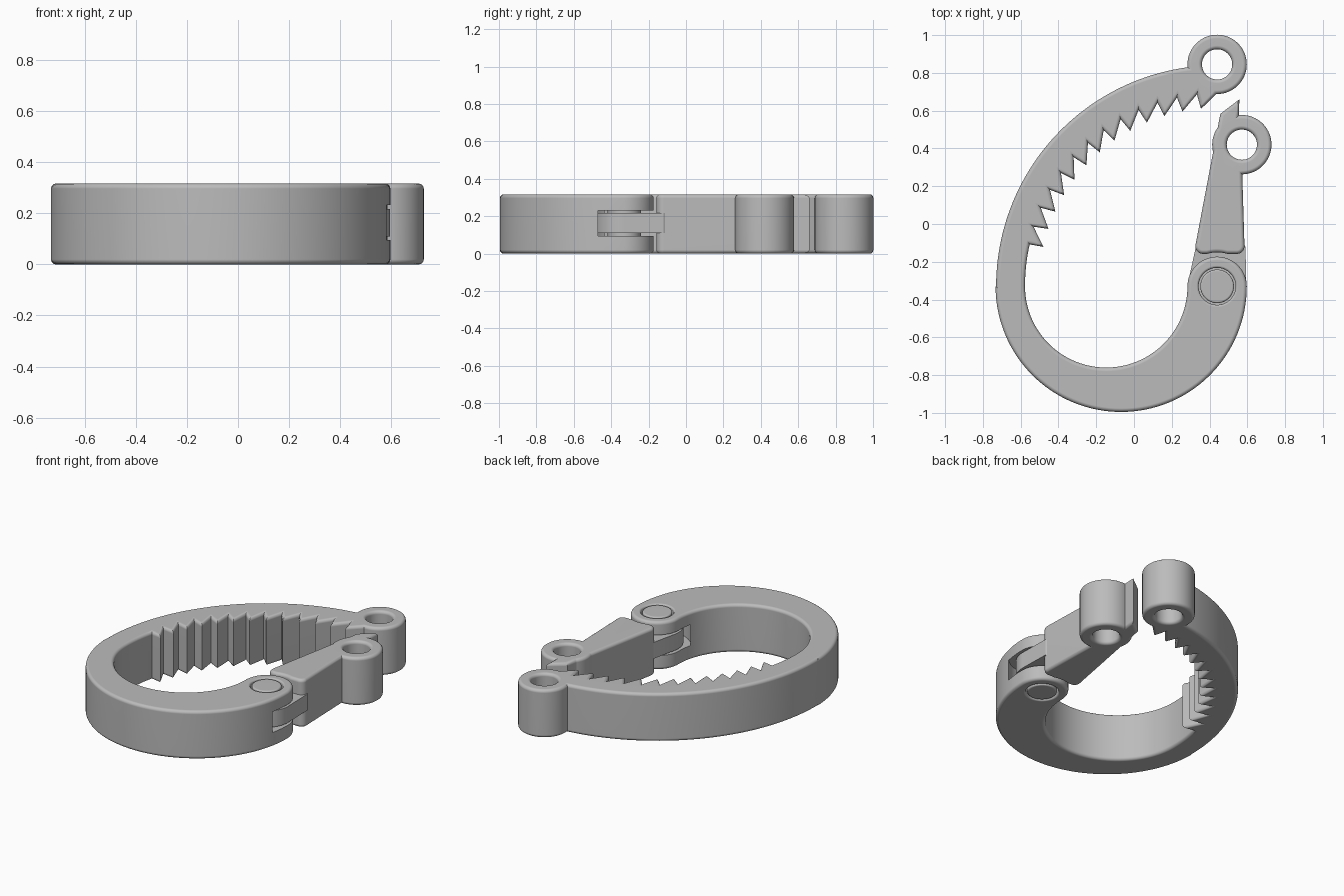
import bpy
import bmesh
from math import sin, cos, pi, radians
from mathutils import Vector

if "Cube" in bpy.data.objects:
    bpy.data.objects.remove(bpy.data.objects["Cube"])

HEIGHT, ROUND = 0.317, 0.02
PIVOT, HOOK_EYE, ARM_EYE = (0.44, -0.33), (0.44, 0.845), (0.571, 0.42)
EYE_R, HOLE_R = 0.157, 0.08

grey = bpy.data.materials.new("plain grey")
grey.use_nodes = True
grey.diffuse_color = (0.5, 0.5, 0.5, 1)
grey.node_tree.nodes["Principled BSDF"].inputs["Base Color"].default_value = (0.5, 0.5, 0.5, 1)


def arc(centre, r, a, b, n):
    """Points along an arc, angles in degrees."""
    steps = [radians(a + (b - a) * i / n) for i in range(n + 1)]
    return [(centre[0] + r * cos(t), centre[1] + r * sin(t)) for t in steps]


def clean(points):
    """Drop repeated neighbours from a closed outline."""
    pts = [Vector(p) for p in points]
    return [p for i, p in enumerate(pts) if (p - pts[i - 1]).length > 1e-4]


def inset(pts, d):
    """Mitred inset of a counter-clockwise outline."""
    out = []
    for i, p in enumerate(pts):
        e1 = (p - pts[i - 1]).normalized()
        e2 = (pts[(i + 1) % len(pts)] - p).normalized()
        n1, n2 = Vector((-e1.y, e1.x)), Vector((-e2.y, e2.x))
        out.append(p + (n1 + n2) * d / (1 + n1.dot(n2)))
    return out


def rounded(sign=1, b=ROUND, steps=4):
    """Levels (height, inset) for a slab with rounded rims."""
    angles = [pi / 2 * (1 - i / steps) for i in range(steps + 1)]
    low = [(b - b * sin(a), sign * (b - b * cos(a))) for a in angles]
    return low + [(HEIGHT - z, d) for z, d in reversed(low)]


def flared(b=ROUND):
    """Levels for a hole cutter that rounds the rims it cuts."""
    return [(-0.01, -b)] + rounded(-1, b) + [(HEIGHT + 0.01, -b)]


def loft(name, points, levels):
    pts = clean(points)
    bm = bmesh.new()
    rings = [[bm.verts.new((p.x, p.y, z)) for p in inset(pts, d)] for z, d in levels]
    for lo, hi in zip(rings, rings[1:]):
        for i in range(len(pts)):
            j = (i + 1) % len(pts)
            bm.faces.new((lo[i], lo[j], hi[j], hi[i]))
    bm.faces.new(rings[0][::-1])
    bm.faces.new(rings[-1])
    mesh = bpy.data.meshes.new(name)
    bm.to_mesh(mesh)
    bm.free()
    mesh.materials.append(grey)
    obj = bpy.data.objects.new(name, mesh)
    bpy.context.collection.objects.link(obj)
    return obj


def select(obj):
    bpy.ops.object.select_all(action="DESELECT")
    obj.select_set(True)
    bpy.context.view_layer.objects.active = obj


def combine(obj, tool, operation):
    tool.hide_render = True
    mod = obj.modifiers.new("combine", "BOOLEAN")
    mod.operation, mod.solver, mod.object = operation, "EXACT", tool
    select(obj)
    bpy.ops.object.modifier_apply(modifier=mod.name)
    bpy.data.objects.remove(tool)


def disc(name, centre, r, levels):
    return loft(name, arc(centre, r, 0, 360, 64), levels)


def add_eye(obj, centre):
    combine(obj, disc("eye", centre, EYE_R, rounded()), "UNION")
    combine(obj, disc("eye_cutter", centre, HOLE_R, flared()), "DIFFERENCE")


def finish(obj):
    select(obj)
    bpy.ops.object.shade_smooth_by_angle(angle=radians(30))
    mod = obj.modifiers.new("even shading", "WEIGHTED_NORMAL")
    mod.keep_sharp = True


# Hook: big outer sweep, round fork end, inner bowl, then ratchet teeth
hook = arc(PIVOT, 1.17, 90, 180, 48)
hook += arc((-0.068, -0.33), 0.665, 180, 360, 64)
hook += arc(PIVOT, EYE_R, 0, 180, 32)
hook += arc((-0.147, -0.33), 0.43, 360, 180, 56)
hook += arc(PIVOT, 1.017, 180, 167.4, 8)
for k in range(13):
    angle = 167.2 - 6 * k
    hook += arc(PIVOT, 0.943, angle, angle, 1)[:1]
    hook += arc(PIVOT, 1.022, angle - 5.2, angle - 5.2, 1)[:1]
body = loft("hook_body", hook, rounded())
add_eye(body, HOOK_EYE)

# Fork slot and pin hole
combine(body, disc("slot_cutter", PIVOT, 0.2, [(0.095, 0), (0.232, 0)]), "DIFFERENCE")
combine(body, disc("pin_cutter", PIVOT, 0.098, flared(0.012)), "DIFFERENCE")
finish(body)

# Swing arm with a hollowed foot and a slanted catch
outline = arc((0.365, -0.118), 0.04, 170, 270, 8)
outline += arc(PIVOT, 0.18, 107, 73, 10)
outline += arc((0.545, -0.118), 0.04, 270, 360, 8)
outline += [(0.572, 0.3), (0.552, 0.5), (0.558, 0.66), (0.457, 0.583)]
arm = loft("swing_arm", outline, rounded())
add_eye(arm, ARM_EYE)
finish(arm)

# Hinge tongue joining the arm to the pin
tongue = arc(PIVOT, 0.155, 170, 360, 36) + [(0.59, -0.12), (0.55, -0.06), (0.36, -0.06), (0.33, -0.11)]
finish(loft("hinge_tongue", tongue, [(0.11, 0), (0.217, 0)]))
finish(disc("hinge_pin", PIVOT, 0.089, rounded(1, 0.01)))
